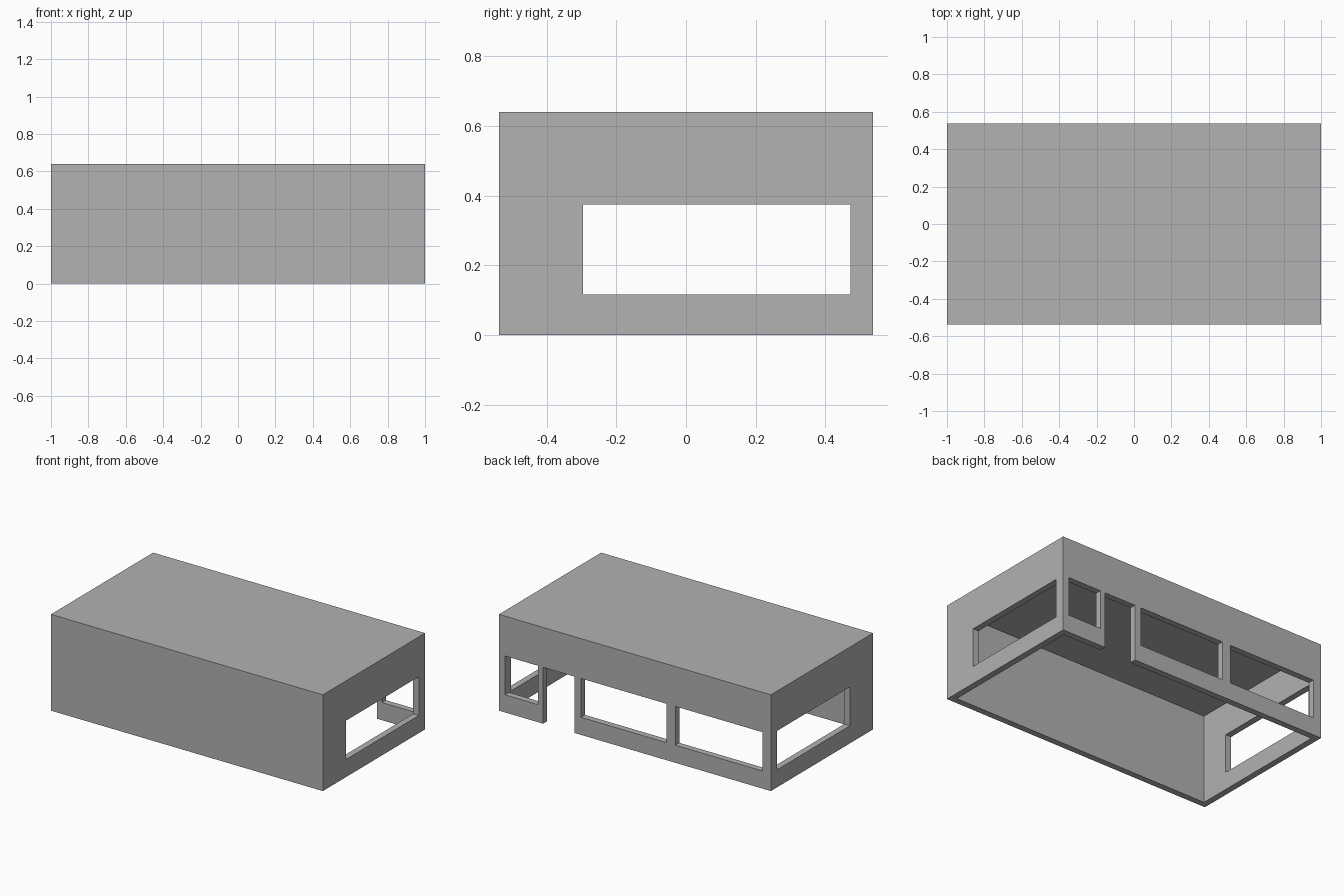
import bpy
from mathutils import Vector

if "Cube" in bpy.data.objects:
    bpy.data.objects.remove(bpy.data.objects["Cube"], do_unlink=True)

W, D, H = 1.0, 0.537, 0.64      # half width, half depth, height
WALL, ROOF = 0.042, 0.05        # thicknesses
SILL, HEAD = 0.117, 0.375       # window bottom and top

grey = bpy.data.materials.new("light_grey")
grey.use_nodes = True
colour = (0.445, 0.445, 0.445, 1)
grey.diffuse_color = colour
grey.node_tree.nodes["Principled BSDF"].inputs["Base Color"].default_value = colour


def box(name, low, high):
    """Axis-aligned box between two corners."""
    low, high = Vector(low), Vector(high)
    bpy.ops.mesh.primitive_cube_add(size=1)
    ob = bpy.context.object
    ob.name = ob.data.name = name
    for v in ob.data.vertices:
        v.co = (low + high) / 2 + v.co * (high - low)
    ob.data.materials.append(grey)
    return ob


# Building block
shell = box("building_shell", (-W, -D, 0), (W, D, H))

# Hollow room, open underneath
cutters = [box("room_cutter", (WALL - W, WALL - D, -0.1), (W - WALL, D - WALL, H - ROOF))]

# Matching windows through both end walls
cutters.append(box("end_window_cutter", (-W - 0.1, -0.295, SILL), (W + 0.1, 0.472, HEAD)))

# Back wall: two wide windows, a doorway down to the ground, a small window
back_openings = [
    ("wide_window", -0.94, -0.297, SILL),
    ("middle_window", -0.234, 0.398, SILL),
    ("doorway", 0.443, 0.675, -0.1),
    ("small_window", 0.711, 0.956, SILL),
]
for name, x0, x1, z0 in back_openings:
    cutters.append(box(name + "_cutter", (x0, D - 0.1, z0), (x1, D + 0.1, HEAD)))

# Cut everything out in turn
bpy.ops.object.select_all(action="DESELECT")
shell.select_set(True)
bpy.context.view_layer.objects.active = shell
for cutter in cutters:
    cutter.hide_render = True
    cut = shell.modifiers.new(cutter.name, "BOOLEAN")
    cut.operation = "DIFFERENCE"
    cut.solver = "EXACT"
    cut.object = cutter
    bpy.ops.object.modifier_apply(modifier=cut.name)
    bpy.data.objects.remove(cutter, do_unlink=True)
